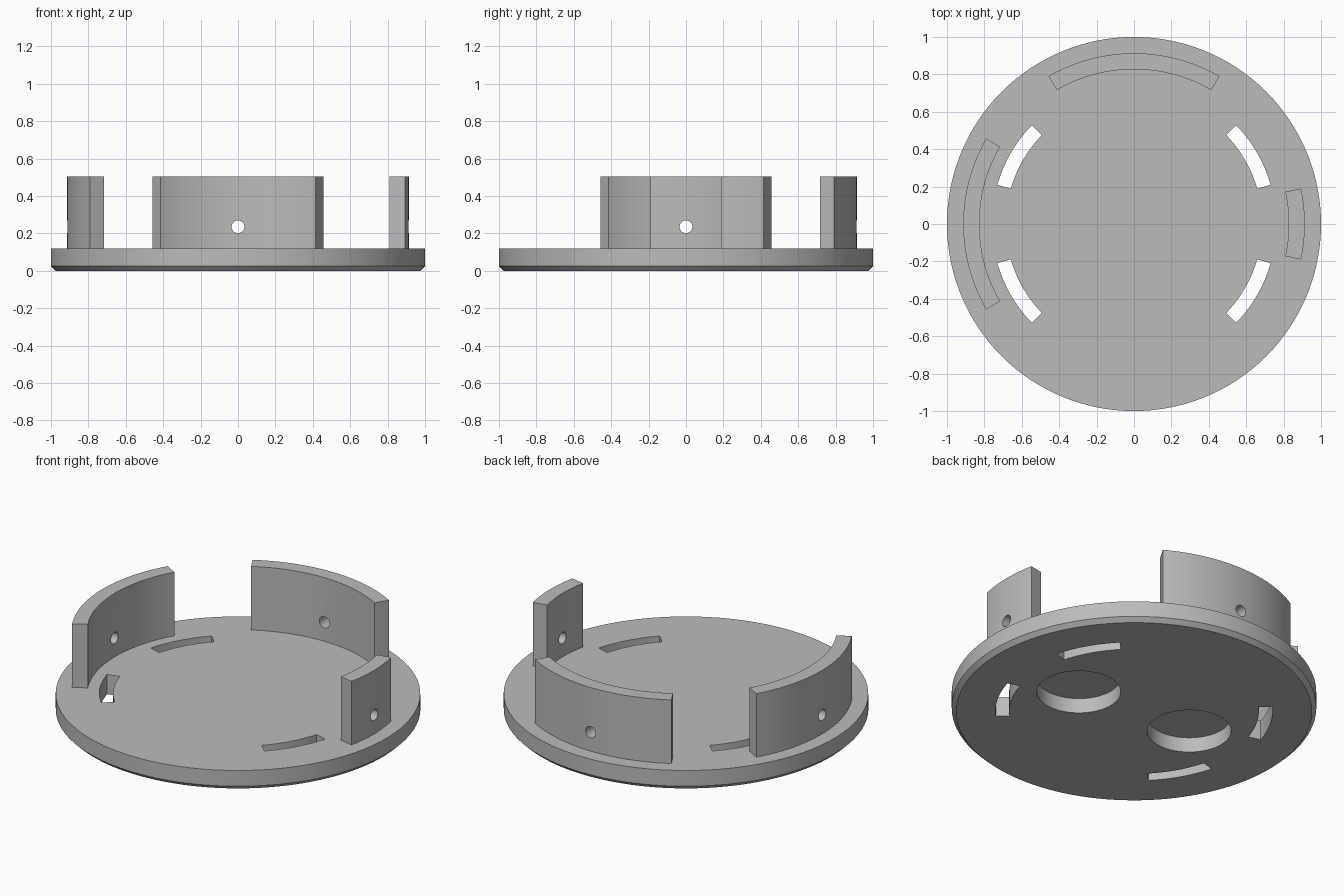
import bpy, bmesh
from math import radians, cos, sin
from mathutils import Matrix, Vector

cube = bpy.data.objects.get("Cube")
if cube:
    bpy.data.objects.remove(cube)

grey = bpy.data.materials.new("plain grey")
grey.use_nodes = True
colour = (0.5, 0.5, 0.5, 1)
grey.diffuse_color = colour
grey.node_tree.nodes["Principled BSDF"].inputs["Base Color"].default_value = colour

BASE_TOP, WALL_TOP = 0.12, 0.505


def finish(name, bm):
    bmesh.ops.recalc_face_normals(bm, faces=bm.faces)
    mesh = bpy.data.meshes.new(name)
    bm.to_mesh(mesh)
    bm.free()
    mesh.materials.append(grey)
    obj = bpy.data.objects.new(name, mesh)
    bpy.context.collection.objects.link(obj)
    return obj


def cylinder(name, radius, depth, matrix, segments=48, chamfer=0):
    bm = bmesh.new()
    bmesh.ops.create_cone(bm, cap_ends=True, segments=segments, radius1=radius,
                          radius2=radius, depth=depth, matrix=matrix)
    if chamfer:
        low = min(v.co.z for v in bm.verts)
        rim = [e for e in bm.edges if all(v.co.z < low + 1e-4 for v in e.verts)]
        bmesh.ops.bevel(bm, geom=rim, offset=chamfer, segments=1, affect='EDGES')
    return finish(name, bm)


def arc_block(name, inner, outer, middle, half, low, high, steps=24):
    """Curved block with radial ends, angles in degrees."""
    bm = bmesh.new()
    angles = [radians(middle - half + 2 * half * i / steps) for i in range(steps + 1)]
    ring = [(outer * cos(a), outer * sin(a), low) for a in angles]
    ring += [(inner * cos(a), inner * sin(a), low) for a in reversed(angles)]
    face = bm.faces.new([bm.verts.new(p) for p in ring])
    top = bmesh.ops.extrude_face_region(bm, geom=[face])["geom"]
    verts = [g for g in top if isinstance(g, bmesh.types.BMVert)]
    bmesh.ops.translate(bm, verts=verts, vec=Vector((0, 0, high - low)))
    return finish(name, bm)


def select_only(obj):
    bpy.ops.object.select_all(action='DESELECT')
    obj.select_set(True)
    bpy.context.view_layer.objects.active = obj


def cut(obj, cutters):
    select_only(obj)
    for cutter in cutters:
        mod = obj.modifiers.new("cut", 'BOOLEAN')
        mod.operation, mod.solver, mod.object = 'DIFFERENCE', 'EXACT', cutter
        bpy.ops.object.modifier_apply(modifier=mod.name)
        bpy.data.objects.remove(cutter)


def smooth(obj):
    select_only(obj)
    bpy.ops.object.shade_smooth_by_angle(angle=radians(25))


# Round base with a chamfered lower rim
base = cylinder("base_disc", 1, BASE_TOP, Matrix.Translation((0, 0, BASE_TOP / 2)), 128, 0.025)

# Four curved slots through the base and two round pockets underneath
cutters = [arc_block("slot_cutter", 0.685, 0.76, a, 14, -0.1, 0.3)
           for a in (30, 150, 210, 330)]
for side in (1, -1):
    place = Matrix.Translation((0.37 * side, -0.03 * side, 0))
    cutters.append(cylinder("pocket_cutter", 0.23, 0.18, place, 64))
cut(base, cutters)
smooth(base)

# Three curved upright walls, each with a small radial hole
for name, angle, half in (("left_wall", 0, 12), ("back_wall", 90, 30), ("right_wall", 180, 30)):
    wall = arc_block(name, 0.827, 0.913, angle, half, BASE_TOP - 0.005, WALL_TOP)
    turn = Matrix.Rotation(radians(angle), 4, 'Z')
    place = turn @ Matrix.Translation((0.87, 0, 0.235)) @ Matrix.Rotation(radians(90), 4, 'Y')
    cut(wall, [cylinder("hole_cutter", 0.034, 0.3, place, 32)])
    smooth(wall)
